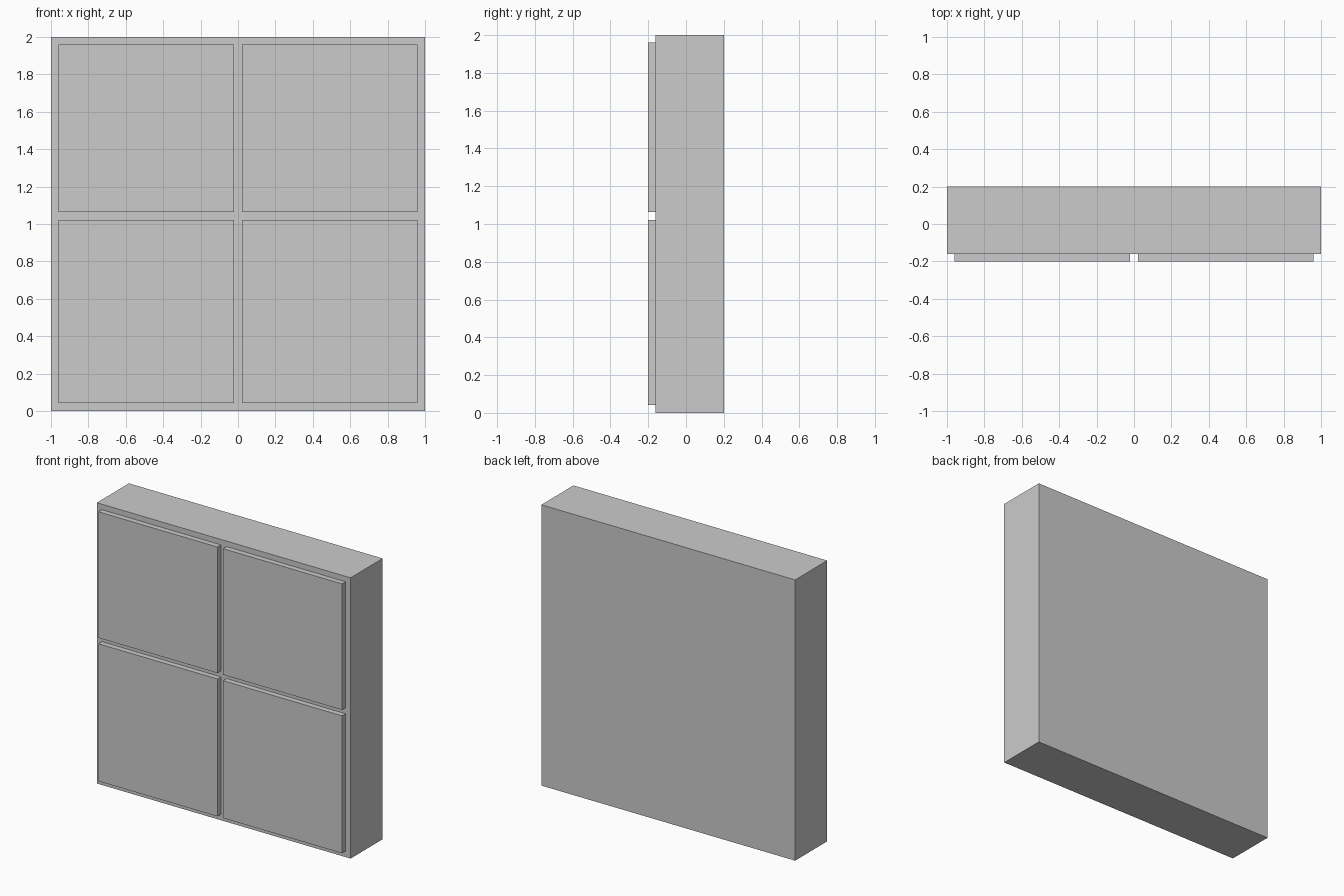
import bpy

if "Cube" in bpy.data.objects:
    bpy.data.objects.remove(bpy.data.objects["Cube"])


def box(name, x0, x1, y0, y1, z0, z1):
    bpy.ops.mesh.primitive_cube_add(
        size=1, location=((x0 + x1) / 2, (y0 + y1) / 2, (z0 + z1) / 2))
    ob = bpy.context.object
    ob.name = name
    ob.scale = (x1 - x0, y1 - y0, z1 - z0)
    bpy.ops.object.transform_apply(location=False, rotation=False, scale=True)
    return ob


# Cabinet body
FRONT = -0.161
box("cabinet_body", -1, 1, FRONT, 0.2, 0, 2)

# Four door panels on the front, lower row slightly taller
columns = {"left": (-0.96, -0.022), "right": (0.022, 0.96)}
rows = {"lower": (0.042, 1.021), "upper": (1.063, 1.961)}
for row, (z0, z1) in rows.items():
    for side, (x0, x1) in columns.items():
        box(f"{row}_{side}_door", x0, x1, -0.2, FRONT, z0, z1)
